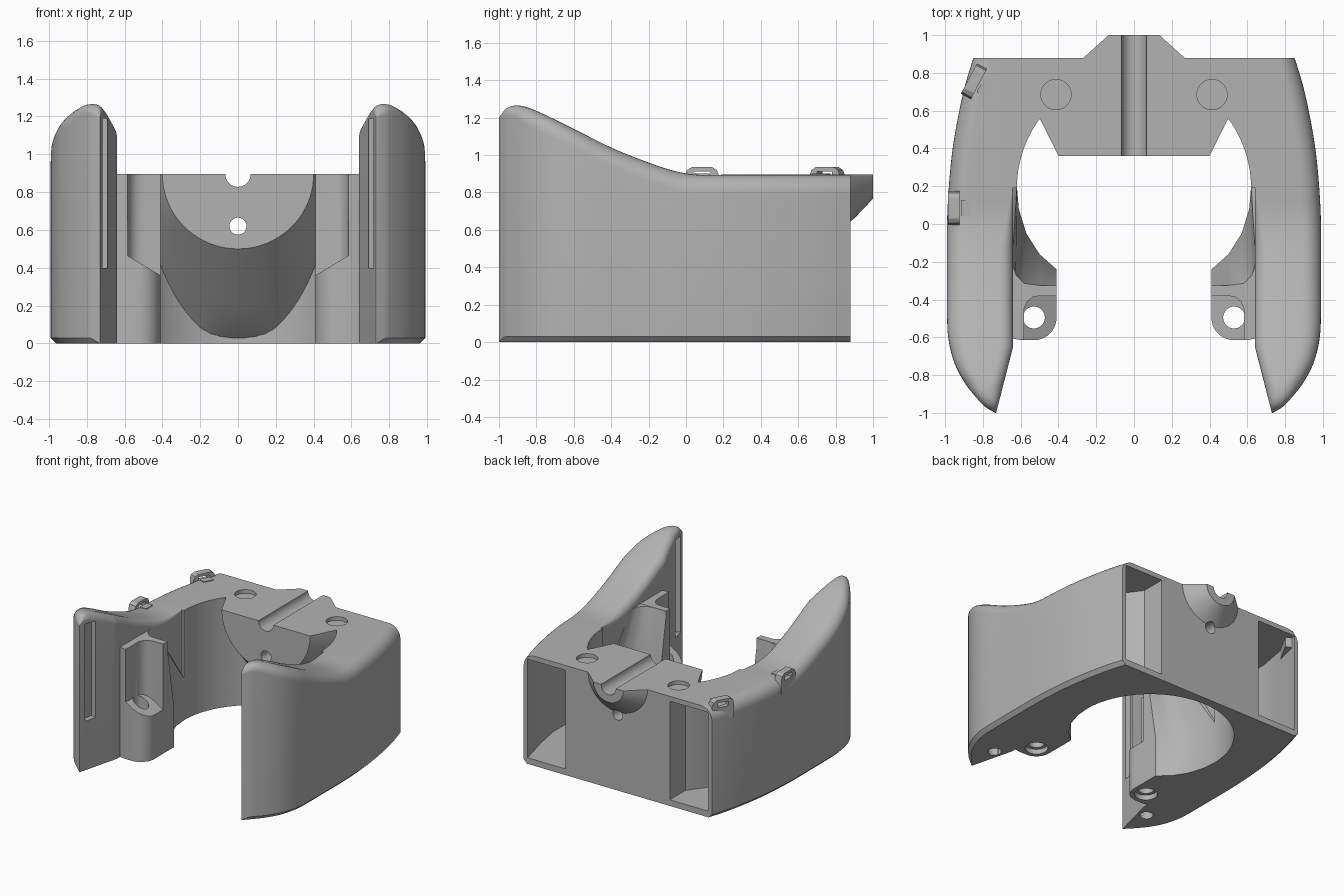
import bpy, bmesh, math
from mathutils import Matrix

old = bpy.data.objects.get("Cube")
if old:
    bpy.data.objects.remove(old, do_unlink=True)

grey = bpy.data.materials.new("plain grey")
grey.use_nodes = True
COLOUR = (0.45, 0.45, 0.45, 1)
grey.diffuse_color = COLOUR
grey.node_tree.nodes["Principled BSDF"].inputs["Base Color"].default_value = COLOUR

TOP = 0.895


def loft(name, rings):
    """Closed solid skinned through rings of equal point count."""
    bm = bmesh.new()
    rows = [[bm.verts.new(p) for p in ring] for ring in rings]
    n = len(rows[0])
    for a, b in zip(rows, rows[1:]):
        for i in range(n):
            j = (i + 1) % n
            bm.faces.new((a[i], a[j], b[j], b[i]))
    bm.faces.new(rows[0])
    bm.faces.new(rows[-1])
    bmesh.ops.recalc_face_normals(bm, faces=bm.faces)
    mesh = bpy.data.meshes.new(name)
    bm.to_mesh(mesh)
    bm.free()
    mesh.materials.append(grey)
    obj = bpy.data.objects.new(name, mesh)
    bpy.context.collection.objects.link(obj)
    return obj


def prism(name, pts, z0, z1):
    return loft(name, [[(x, y, z) for x, y in pts] for z in (z0, z1)])


def circle(cx, cy, r, n=48):
    return [(cx + r * math.cos(math.tau * i / n), cy + r * math.sin(math.tau * i / n)) for i in range(n)]


def along_y(name, pts, y0, y1):
    return loft(name, [[(x, y, z) for x, z in pts] for y in (y0, y1)])


def half_ellipse(y, a, b, n=40):
    """Lower half of an ellipse hanging from the top plane."""
    return [(a * math.cos(math.pi * i / n), y, max(0.004, TOP - b * math.sin(math.pi * i / n)))
            for i in range(n + 1)]


def apply_all(obj):
    bpy.context.view_layer.objects.active = obj
    for m in list(obj.modifiers):
        bpy.ops.object.modifier_apply(modifier=m.name)


def combine(obj, other, op):
    m = obj.modifiers.new("boolean", 'BOOLEAN')
    m.operation, m.solver, m.object = op, 'EXACT', other
    apply_all(obj)
    bpy.data.objects.remove(other, do_unlink=True)


def smooth(obj, degrees=30):
    bpy.ops.object.select_all(action='DESELECT')
    obj.select_set(True)
    bpy.context.view_layer.objects.active = obj
    bpy.ops.object.shade_smooth_by_angle(angle=math.radians(degrees))


def curve(points, t):
    """Smooth interpolation through (position, value) points."""
    if t <= points[0][0]:
        return points[0][1]
    slope = [(points[min(i + 1, len(points) - 1)][1] - points[max(i - 1, 0)][1]) /
             (points[min(i + 1, len(points) - 1)][0] - points[max(i - 1, 0)][0]) for i in range(len(points))]
    for i in range(len(points) - 1):
        (x0, y0), (x1, y1) = points[i], points[i + 1]
        if t <= x1:
            h = x1 - x0
            u = (t - x0) / h
            return ((1 + 2 * u) * (1 - u) ** 2 * y0 + u * (1 - u) ** 2 * h * slope[i]
                    + u * u * (3 - 2 * u) * y1 + u * u * (u - 1) * h * slope[i + 1])
    return points[-1][1]


# Side wall: rounded section swept from the front tip to the back
outer = [(-1, .735), (-.97, .785), (-.93, .825), (-.85, .89), (-.75, .945), (-.65, .975), (-.55, .988),
         (-.3, .99), (0, .99), (.2, .98), (.4, .96), (.6, .925), (.75, .89), (.88, .85)]
crest = [(-1, 1.2), (-.96, 1.25), (-.9, 1.265), (-.82, 1.245), (-.6, 1.14), (-.4, 1.04),
         (-.2, .96), (-.05, .912), (.06, TOP), (.2, TOP), (.88, TOP)]


def wall_section(y):
    xi = .64 + .09 * max(0, -.65 - y) / .35
    xo, zt = curve(outer, y), curve(crest, y)
    w = xo - xi
    ro = min(.1, w * .5)
    ri = max(.004, min(.07, w * .4, .07 * (.2 - y) / .35))
    c = min(.03, w * .5)
    arc = [math.pi / 2 * i / 8 for i in range(9)]
    pts = [(xi, 0), (xo - c, 0), (xo, c)]
    pts += [(xo - ro + ro * math.cos(a), zt - ro + ro * math.sin(a)) for a in arc]
    pts += [(xi + ri - ri * math.sin(a), zt - ri + ri * math.cos(a)) for a in arc]
    return [(x, y, z) for x, z in pts]


stations = [-1 + .45 * (i / 24) ** 1.4 for i in range(24)] + [-.55 + 1.43 * i / 40 for i in range(41)]
body = loft("cradle_body", [wall_section(y) for y in stations])

# Back block with the round cavity
back = prism("back_block", [(-.7, .19), (.7, .19), (.7, .88), (-.7, .88)], 0, TOP)
combine(back, prism("cavity", circle(0, .19, .62, 96), -1, 2), 'DIFFERENCE')
combine(body, back, 'UNION')

# Front boss that flares down into the cavity wall, and rear spout
combine(body, loft("front_boss", [half_ellipse(y, .4 + .5 * (y - .36), .395 + 1.11 * (y - .36))
                                  for y in (.36, .45, .54, .63, .72, .84)]), 'UNION')
combine(body, loft("rear_spout", [half_ellipse(y, r, r * .95) for y, r in ((.86, .29), (1, .135))]), 'UNION')

# Screw lug and the sloping web that joins it to the wall
lug_outline = [(.41, -.325), (.41, -.49)]
lug_outline += [(.53 - .12 * math.cos(a), -.495 - .12 * math.sin(a))
                for a in [math.pi / 2 * i / 10 for i in range(1, 11)]]
lug_outline += [(.6, -.615), (.67, -.6), (.67, -.325)]
lug = prism("screw_lug", lug_outline, 0, TOP)
notch = [(.38, -.7), (.38, -.38), (.5, -.38), (.535, -.387), (.565, -.41), (.582, -.45), (.585, -.7)]
combine(lug, loft("lug_notch", [[(x, y, .36 + .6 * (x - .41)) for x, y in notch],
                                [(x, y, 1.1) for x, y in notch]]), 'DIFFERENCE')
combine(body, lug, 'UNION')
low = [(.41, -.35), (.41, -.24), (.5, -.16), (.57, -.05), (.61, .08), (.62, .2), (.67, .2), (.67, -.35)]
high = [(.41, -.35), (.41, -.335), (.5, -.325), (.58, -.315), (.625, -.27), (.645, -.2), (.67, -.15), (.67, -.35)]
combine(body, loft("lug_web", [[(x, y, z) for x, y in ring]
                               for ring, z in ((low, 0), (low, .33), (high, TOP - .002))]), 'UNION')

# Rear pocket, tip slot, and drilled holes
pocket = [(.47, .9), (.47, .68), (.6, .5), (.68, .2), (.92, .2), (.92, .4), (.885, .6), (.81, .9)]
cutters = [
    prism("pocket", pocket, .05, .855),
    prism("tip_slot", [(.68, -.852), (.706, -.955), (.755, -.94), (.735, -.84)], .4, 1.19),
    prism("lug_hole", circle(.53, -.495, .058, 32), -.1, .6),
    prism("lug_counterbore", circle(.53, -.495, .085, 32), -.1, .04),
    prism("tip_hole", circle(.735, -.735, .05, 32), -.1, .3),
    prism("top_recess", circle(.413, .685, .08, 40), TOP - .03, 1.1),
    along_y("centre_groove", circle(0, TOP, .067, 40), .2, 1.1),
    along_y("centre_hole", circle(0, .62, .045, 32), .2, 1.1),
]
for cutter in cutters:
    combine(body, cutter, 'DIFFERENCE')

# Mirror the finished half
mirror = body.modifiers.new("mirror", 'MIRROR')
mirror.use_axis[0] = True
mirror.use_bisect_axis[0] = True
apply_all(body)
smooth(body)

# Cable clips along the right rim: rounded loop with a slot and a small tab
clip_outline = [(-.09, -.12), (.09, -.12), (.09, 0), (.08, .025), (.055, .04), (-.055, .04), (-.08, .025), (-.09, 0)]
for label, x, y, turn in (("front", -.955, .085, 0), ("rear", -.848, .755, -28)):
    place = Matrix.Translation((x, y, TOP)) @ Matrix.Rotation(math.radians(turn), 4, 'Z')
    clip = loft(label + "_clip", [[(dx, a, b) for a, b in clip_outline] for dx in (-.03, .03)])
    slot = [(-.045, -.02), (.045, -.02), (.045, .018), (-.045, .018)]
    combine(clip, loft("clip_slot", [[(dx, a, b) for a, b in slot] for dx in (-.1, .1)]), 'DIFFERENCE')
    tab = loft(label + "_clip_tab", [[(dx, a, b) for a, b in
                                      ((-.042, -.03), (.042, -.03), (.042, .006), (-.042, .006))]
                                     for dx in (.04, .095)])
    for part in (clip, tab):
        part.matrix_world = place
        smooth(part)
